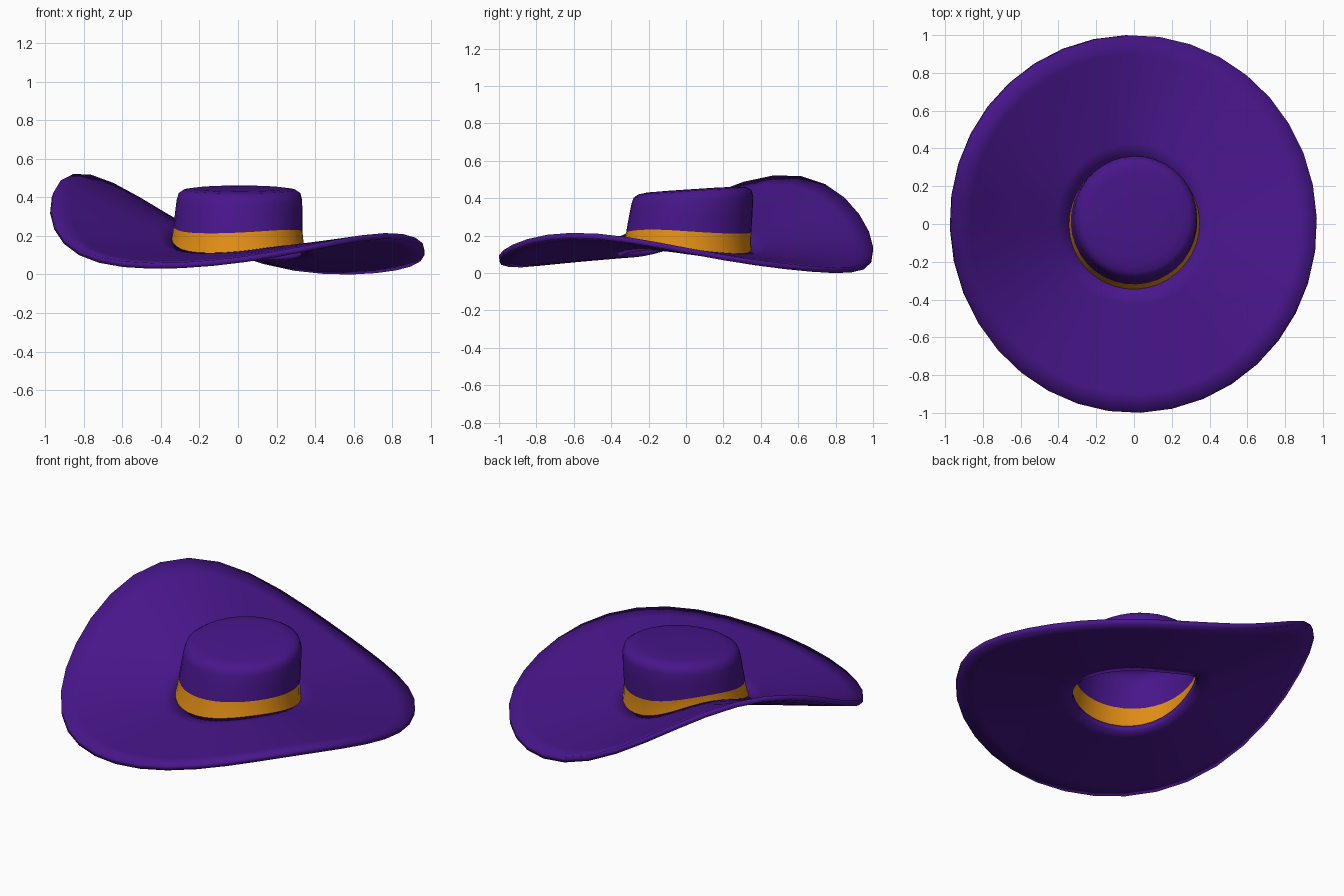
import bpy, bmesh, math

if "Cube" in bpy.data.objects:
    bpy.data.objects.remove(bpy.data.objects["Cube"])

SEG = 36
# rim height every 30 degrees, counter-clockwise from +x
RIM = [0.135, 0.055, 0.03, 0.13, 0.385, 0.525, 0.36, 0.14, 0.06, 0.09, 0.175, 0.213]


def rim_height(a):
    """Smooth periodic curve through the rim samples."""
    z = sum(RIM) / 12
    for k in range(1, 6):
        c = sum(h * math.cos(k * i * math.pi / 6) for i, h in enumerate(RIM)) / 6
        s = sum(h * math.sin(k * i * math.pi / 6) for i, h in enumerate(RIM)) / 6
        z += c * math.cos(k * a) + s * math.sin(k * a)
    return z


def material(name, rgb):
    m = bpy.data.materials.new(name)
    m.diffuse_color = (*rgb, 1)
    m.use_nodes = True
    m.node_tree.nodes["Principled BSDF"].inputs["Base Color"].default_value = m.diffuse_color
    return m


def loft(name, rings, mat, cap=False):
    """Join rings of points (bottom/inside first) into a surface."""
    bm = bmesh.new()
    rows = [[bm.verts.new(p) for p in ring] for ring in rings]
    for a, b in zip(rows, rows[1:]):
        for i in range(SEG):
            j = (i + 1) % SEG
            bm.faces.new((a[i], a[j], b[j], b[i]))
    if cap:
        bm.faces.new(rows[-1])
    me = bpy.data.meshes.new(name)
    bm.to_mesh(me)
    bm.free()
    me.materials.append(mat)
    ob = bpy.data.objects.new(name, me)
    bpy.context.collection.objects.link(ob)
    bpy.ops.object.select_all(action='DESELECT')
    ob.select_set(True)
    bpy.context.view_layer.objects.active = ob
    bpy.ops.object.shade_smooth_by_angle(angle=math.radians(50))
    return ob


ANGLES = [math.radians(2 + 360 * i / SEG) for i in range(SEG)]


def brim_ring(r):
    w = r ** 1.3
    return [(0.968 * r * math.cos(a), r * math.sin(a),
             0.13 + (rim_height(a) - 0.13) * w) for a in ANGLES]


def crown_ring(z, warp, r, cx, cy, tilt):
    ring = []
    for a in ANGLES:
        x, y = cx + r * math.cos(a), cy + r * math.sin(a)
        ring.append((x, y, z + warp * (rim_height(a) - 0.13) + tilt * y))
    return ring


purple = material("purple_felt", (0.065, 0.008, 0.26))
orange = material("orange_band", (0.76, 0.27, 0.007))

# warped brim, wide to narrow so its top faces up, thickened downwards
brim = loft("brim", [brim_ring(r) for r in (1.0, 0.9, 0.78, 0.66, 0.54, 0.43, 0.345)], purple)
mod = brim.modifiers.new("thickness", 'SOLIDIFY')
mod.thickness = 0.03
mod.offset = -1

# hat band
band_top = (0.222, 0.12, 0.335, 0.0, 0.015, 0.0)
loft("hat_band", [crown_ring(0.105, 0.246, 0.353, 0, 0, 0),
                  crown_ring(0.16, 0.18, 0.341, 0, 0.006, 0),
                  crown_ring(*band_top)], orange)

# crown leaning slightly back with a rounded shoulder
loft("crown", [crown_ring(*p) for p in (
    band_top,
    (0.31, 0.05, 0.331, 0.004, 0.025, 0.03),
    (0.385, 0.0, 0.326, 0.007, 0.034, 0.06),
    (0.42, 0.0, 0.316, 0.008, 0.035, 0.065),
    (0.437, 0.0, 0.29, 0.008, 0.035, 0.065),
    (0.444, 0.0, 0.24, 0.008, 0.035, 0.065),
    (0.446, 0.0, 0.12, 0.008, 0.035, 0.065))], purple, cap=True)
